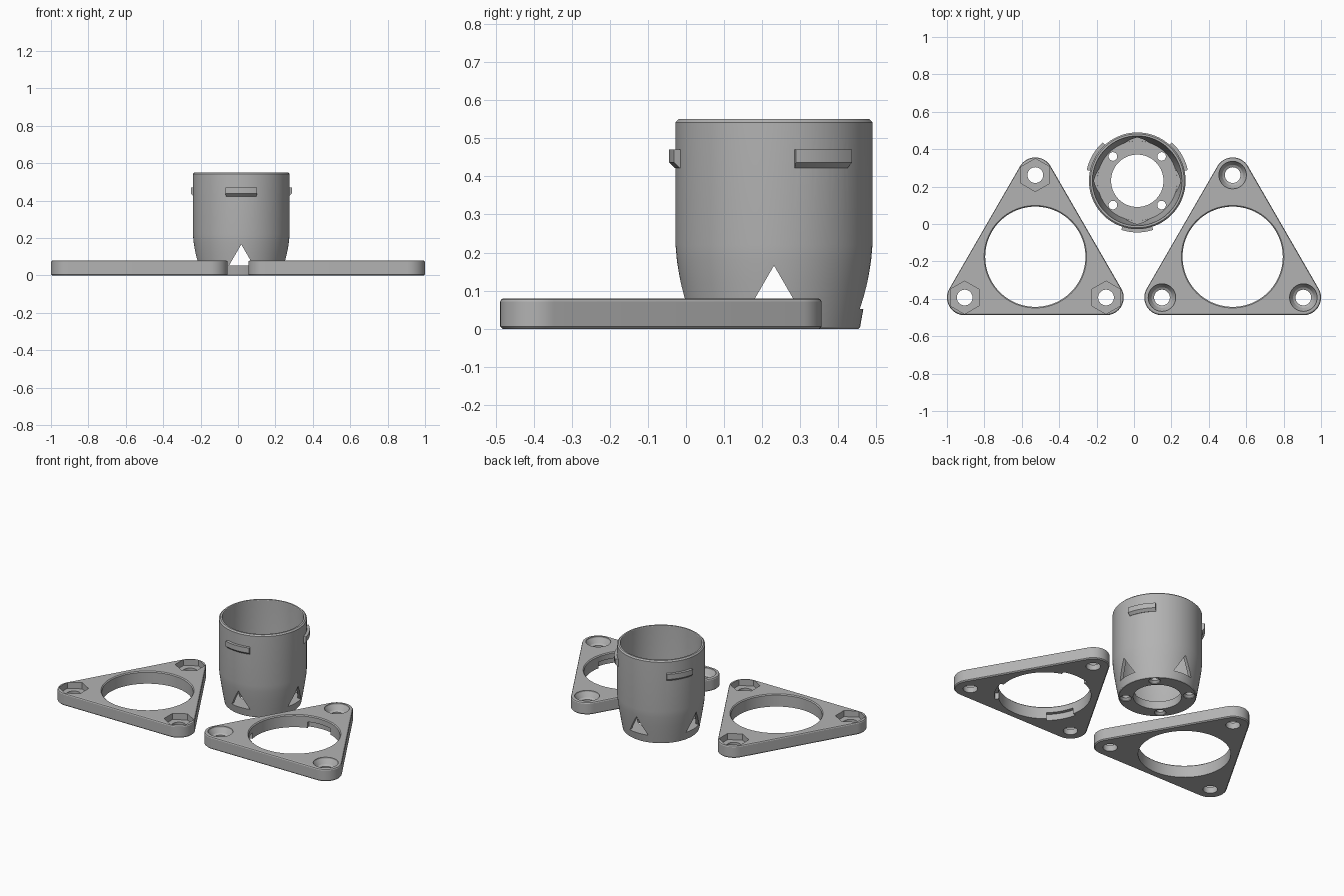
import bpy, bmesh
from math import sin, cos, pi, radians, tau
from mathutils import Matrix, Vector

cube = bpy.data.objects.get("Cube")
if cube:
    bpy.data.objects.remove(cube, do_unlink=True)

grey = bpy.data.materials.new("plain grey")
grey.use_nodes = True
grey.diffuse_color = (0.45, 0.45, 0.45, 1)
grey.node_tree.nodes["Principled BSDF"].inputs["Base Color"].default_value = grey.diffuse_color


def make(name, bm):
    bmesh.ops.recalc_face_normals(bm, faces=bm.faces)
    mesh = bpy.data.meshes.new(name)
    bm.to_mesh(mesh)
    bm.free()
    ob = bpy.data.objects.new(name, mesh)
    bpy.context.collection.objects.link(ob)
    mesh.materials.append(grey)
    return ob


def loft(name, rings, closed=False):
    """Skin a stack of equal rings; cap the ends, or join last to first."""
    bm = bmesh.new()
    loops = [[bm.verts.new(p) for p in ring] for ring in rings]
    n = len(loops[0])
    pairs = list(zip(loops, loops[1:]))
    if closed:
        pairs.append((loops[-1], loops[0]))
    else:
        bm.faces.new(loops[0])
        bm.faces.new(loops[-1])
    for a, b in pairs:
        for i in range(n):
            j = (i + 1) % n
            bm.faces.new((a[i], a[j], b[j], b[i]))
    return make(name, bm)


def ring(x, y, z, r, n=96, turn=0.0):
    return [(x + r * cos(tau * i / n + turn), y + r * sin(tau * i / n + turn), z) for i in range(n)]


def turned(name, x, y, profile, n=96, turn=0.0, closed=False):
    return loft(name, [ring(x, y, z, r, n, turn) for r, z in profile], closed)


def sector(name, x, y, profile, angle, half):
    """Sweep a radius/height profile through a short arc."""
    steps = 16
    return loft(name, [[(x + r * cos(a), y + r * sin(a), z) for r, z in profile]
                       for a in (angle + half * (2 * i / steps - 1) for i in range(steps + 1))])


def boolean(ob, other, operation="DIFFERENCE"):
    mod = ob.modifiers.new("cut", "BOOLEAN")
    mod.object, mod.operation, mod.solver = other, operation, "EXACT"
    bpy.context.view_layer.objects.active = ob
    bpy.ops.object.modifier_apply(modifier=mod.name)
    bpy.data.objects.remove(other, do_unlink=True)


def smooth(ob):
    bpy.ops.object.select_all(action="DESELECT")
    ob.select_set(True)
    bpy.context.view_layer.objects.active = ob
    bpy.ops.object.shade_smooth_by_angle(angle=radians(25))


# Triangular clamp plates
THICK, REACH, CORNER, HOLE = 0.08, 0.4365, 0.0945, 0.268
CORNERS = [radians(a) for a in (90, 210, 330)]


def outline(x, y, z, radius):
    pts = []
    for a in CORNERS:
        for i in range(17):
            t = a + radians(120) * (i / 16 - 0.5)
            pts.append((x + REACH * cos(a) + radius * cos(t), y + REACH * sin(a) + radius * sin(t), z))
    return pts


def plate(name, x, y):
    edge = [(CORNER - 0.006, 0), (CORNER, 0.006), (CORNER, THICK - 0.009),
            (CORNER - 0.003, THICK - 0.003), (CORNER - 0.009, THICK)]
    ob = loft(name, [outline(x, y, z, r) for r, z in edge])
    # central opening with a chamfered top rim
    boolean(ob, turned("opening", x, y, [(HOLE, -0.1), (HOLE, THICK - 0.006),
                                         (HOLE + 0.006, THICK), (HOLE + 0.006, 0.2)]))
    for a in CORNERS:
        boolean(ob, turned("bolt_hole", x + REACH * cos(a), y + REACH * sin(a),
                           [(0.042, -0.1), (0.042, 0.2)], 48))
    return ob


def spots(x, y):
    return [(x + REACH * cos(a), y + REACH * sin(a)) for a in CORNERS]


nut_plate = plate("nut_plate", -0.5275, -0.175)
for px, py in spots(-0.5275, -0.175):
    boolean(nut_plate, turned("nut_pocket", px, py, [(0.088, 0.04), (0.088, 0.2)], 6, pi / 2))

screw_plate = plate("screw_plate", 0.5275, -0.175)
for px, py in spots(0.5275, -0.175):
    boolean(screw_plate, turned("screw_seat", px, py, [(0.041, 0.035), (0.055, 0.043),
                                                       (0.073, THICK - 0.008), (0.075, 0.1)], 48))
# locking notches open to the underside
for a in CORNERS:
    boolean(screw_plate, sector("notch", 0.5275, -0.175,
                                [(0.24, -0.1), (0.29, -0.1), (0.29, 0.04), (0.24, 0.04)], a, radians(18)))

# Round cup with tapered foot
CX, CY, R, TOP, FLOOR = 0.0175, 0.231, 0.2585, 0.55, 0.05
cup_profile = [(0.14, 0), (0.222, 0), (0.226, 0.004), (0.236, 0.06), (0.246, 0.12),
               (0.255, 0.18), (R, 0.22), (R, TOP - 0.008), (R - 0.008, TOP),
               (0.24, TOP), (0.238, TOP - 0.003), (0.238, 0.22), (0.234, 0.18),
               (0.225, 0.12), (0.213, FLOOR), (0.14, FLOOR)]
cup = turned("cup", CX, CY, cup_profile, closed=True)

# triangular windows around the foot
for k in range(4):
    turn = Matrix.Translation((CX, CY, 0)) @ Matrix.Rotation(k * pi / 2, 4, "Z")
    tri = [(-0.066, 0.052), (0.066, 0.052), (0, 0.166)]
    boolean(cup, loft("window", [[turn @ Vector((r, s, z)) for s, z in tri] for r in (0.17, 0.32)]))

# countersunk screw holes in the floor
for sx in (-1, 1):
    for sy in (-1, 1):
        boolean(cup, turned("floor_hole", CX + sx * 0.13, CY + sy * 0.13,
                            [(0.034, -0.02), (0.034, 0.004), (0.023, 0.016), (0.023, 0.06)], 32))

# locking tabs with a sloped underside
for a in (30, 150, 270):
    boolean(cup, sector("tab", CX, CY, [(0.25, 0.422), (0.26, 0.422), (0.276, 0.437),
                                        (0.276, 0.47), (0.25, 0.47)], radians(a), radians(18)), "UNION")

for ob in (nut_plate, screw_plate, cup):
    smooth(ob)
